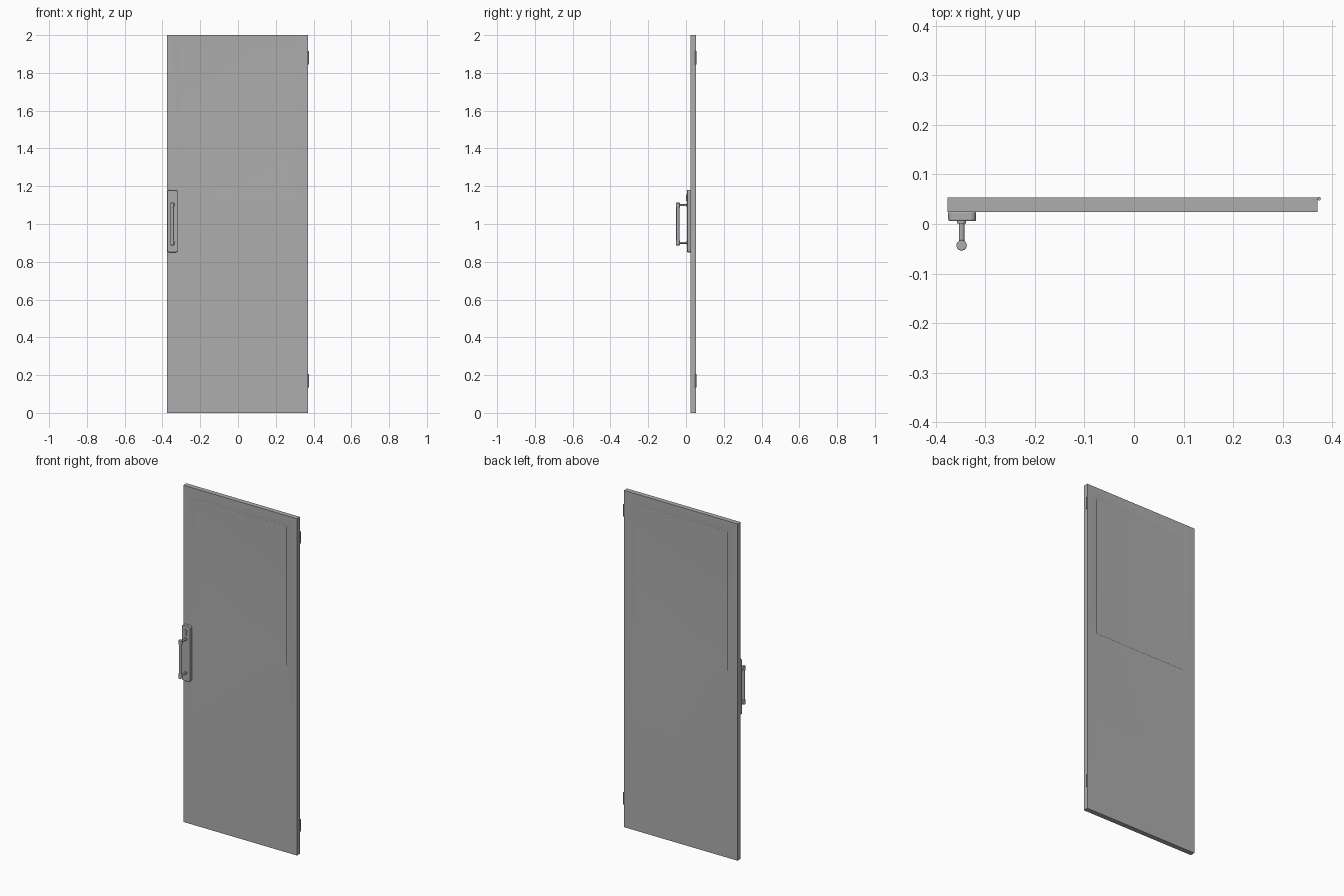
import bpy, bmesh, math
from mathutils import Vector

if "Cube" in bpy.data.objects:
    bpy.data.objects.remove(bpy.data.objects["Cube"])

# Dark grey metal shared by every part
grey = bpy.data.materials.new("dark_grey")
grey.diffuse_color = (0.42, 0.42, 0.42, 1)
grey.use_nodes = True
grey.node_tree.nodes["Principled BSDF"].inputs["Base Color"].default_value = grey.diffuse_color


def finish(bm, name, angle=35):
    bmesh.ops.recalc_face_normals(bm, faces=bm.faces)
    me = bpy.data.meshes.new(name)
    bm.to_mesh(me)
    bm.free()
    me.materials.append(grey)
    ob = bpy.data.objects.new(name, me)
    bpy.context.collection.objects.link(ob)
    bpy.context.view_layer.objects.active = ob
    ob.select_set(True)
    bpy.ops.object.shade_smooth_by_angle(angle=math.radians(angle))
    ob.select_set(False)
    return ob


def bevel(ob, width, segments):
    m = ob.modifiers.new("soft_edge", 'BEVEL')
    m.width, m.segments = width, segments
    m.limit_method, m.angle_limit = 'ANGLE', math.radians(50)


def rod(name, a, b, r, sides=24, soft=0):
    a, b = Vector(a), Vector(b)
    bm = bmesh.new()
    bmesh.ops.create_cone(bm, cap_ends=True, segments=sides, radius1=r,
                          radius2=r, depth=(b - a).length)
    rot = (b - a).to_track_quat('Z', 'Y')
    for v in bm.verts:
        v.co = rot @ v.co + (a + b) / 2
    ob = finish(bm, name)
    if soft:
        bevel(ob, soft, 3)
    return ob


def rounded_plate(name, cx, cz, w, h, r, y_back, y_front, soft):
    bm = bmesh.new()
    ring = []
    for i, (sx, sz) in enumerate([(1, 1), (-1, 1), (-1, -1), (1, -1)]):
        for k in range(9):
            t = math.radians(90 * i + 90 * k / 8)
            ring.append(bm.verts.new((cx + sx * (w / 2 - r) + r * math.cos(t), y_back,
                                      cz + sz * (h / 2 - r) + r * math.sin(t))))
    face = bm.faces.new(ring)
    ext = bmesh.ops.extrude_face_region(bm, geom=[face], use_keep_orig=True)
    for v in ext['geom']:
        if isinstance(v, bmesh.types.BMVert):
            v.co.y = y_front
    ob = finish(bm, name)
    if soft:
        bevel(ob, soft, 3)
    return ob


# Door leaf: nested rectangles on both sides, the innermost one sunk as the pane
X0, X1, Y0, Y1 = -0.376, 0.370, 0.024, 0.053
SLOPE, SINK = 0.009, 0.009
bm = bmesh.new()


def rect(x0, x1, z0, z1, y):
    return [bm.verts.new(c) for c in ((x0, y, z0), (x1, y, z0), (x1, y, z1), (x0, y, z1))]


def bridge(p, q):
    for i in range(4):
        j = (i + 1) % 4
        bm.faces.new((p[i], p[j], q[j], q[i]))


outer = []
for y, inward in ((Y0, SINK), (Y1, -SINK)):
    edge = rect(X0, X1, 0, 2, y)
    frame = rect(-0.311, 0.303, 1.101, 1.937, y)
    pane = rect(-0.311 + SLOPE, 0.303 - SLOPE, 1.101 + SLOPE, 1.937 - SLOPE, y + inward)
    bridge(edge, frame)
    bridge(frame, pane)
    bm.faces.new(pane)
    outer.append(edge)
bridge(*outer)
leaf = finish(bm, "door_leaf", angle=60)
# Large flat faces keep their normals; only the slope blends into them
weighted = leaf.modifiers.new("flat_panels", 'WEIGHTED_NORMAL')
weighted.keep_sharp = True

# Hinges: knuckle barrel and leaf on the right edge
for label, z in (("lower", 0.17), ("upper", 1.88)):
    rod(f"{label}_hinge_barrel", (0.3735, 0.051, z - 0.035), (0.3735, 0.051, z + 0.035), 0.0035, 16)
    bm = bmesh.new()
    bmesh.ops.create_cube(bm, size=1)
    for v in bm.verts:
        v.co = Vector((0.371 + v.co.x * 0.005, 0.0505 + v.co.y * 0.003, z + v.co.z * 0.07))
    finish(bm, f"{label}_hinge_leaf")

# Handle back plate
HX, BAR_Y = -0.348, -0.043
rounded_plate("handle_plate", HX + 0.001, 1.015, 0.056, 0.33, 0.012, 0.025, 0.006, 0.003)

# Pull bar with slightly wider end caps, posts and rosettes
rod("handle_bar", (HX, BAR_Y, 0.895), (HX, BAR_Y, 1.105), 0.0088)
for label, z in (("lower", 0.9), ("upper", 1.1)):
    rod(f"{label}_bar_cap", (HX, BAR_Y, z - 0.013), (HX, BAR_Y, z + 0.013), 0.0105, 24, 0.002)
    rod(f"{label}_post", (HX, 0.01, z), (HX, BAR_Y, z), 0.0055)
    rod(f"{label}_rosette", (HX, 0.01, z), (HX, 0.002, z), 0.009, 24, 0.0015)

# Lock cylinder above the pull
rod("lock_cylinder", (HX, 0.01, 1.148), (HX, 0.001, 1.148), 0.009)
rounded_plate("lock_cylinder_tail", HX, 1.136, 0.009, 0.03, 0.0044, 0.01, 0.001, 0)
